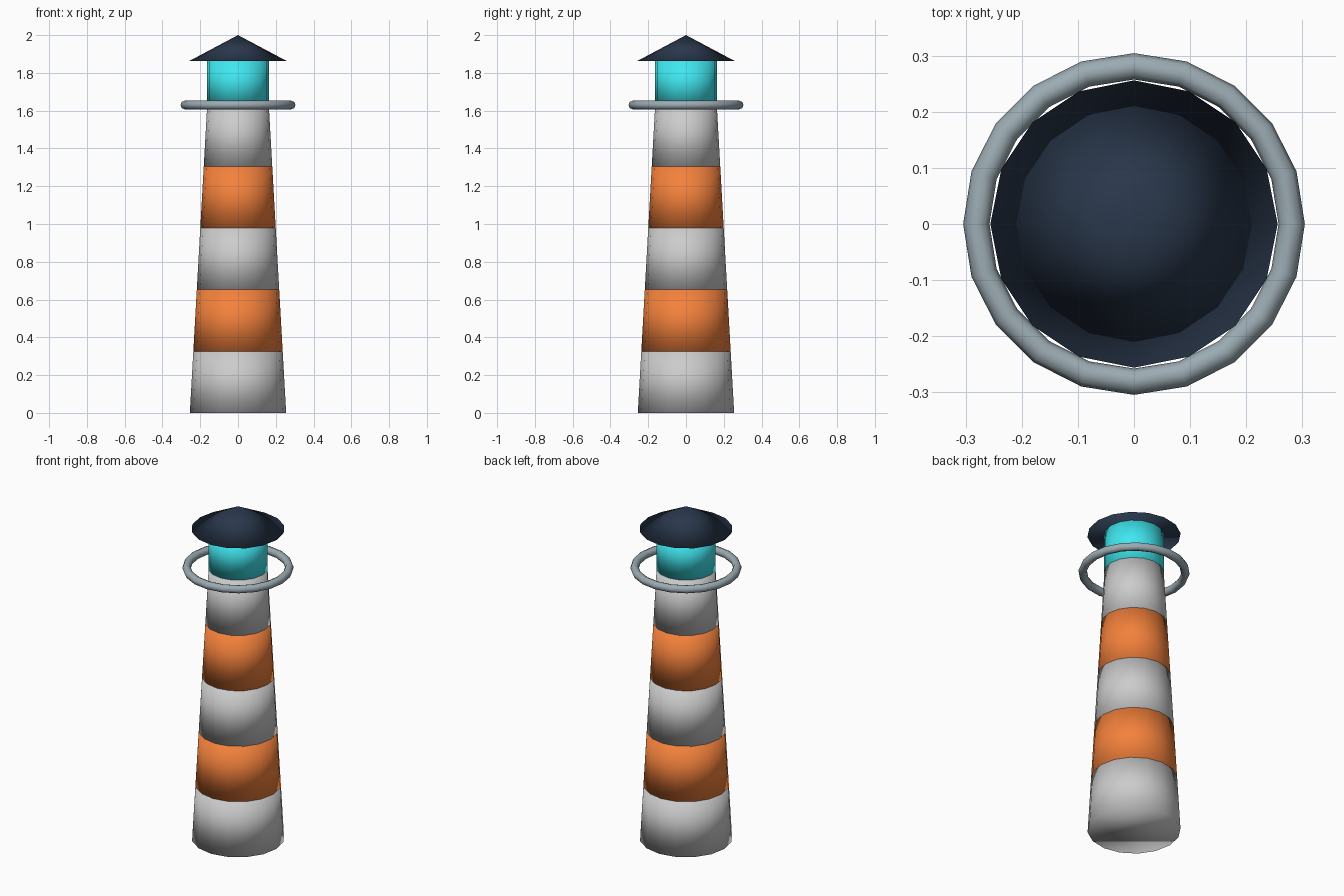
import bpy

if "Cube" in bpy.data.objects:
    bpy.data.objects.remove(bpy.data.objects["Cube"])


def material(name, color):
    mat = bpy.data.materials.new(name)
    mat.diffuse_color = (*color, 1)
    mat.use_nodes = True
    mat.node_tree.nodes["Principled BSDF"].inputs["Base Color"].default_value = mat.diffuse_color
    return mat


WHITE = material("white_paint", (0.80, 0.82, 0.82))
ORANGE = material("orange_paint", (0.90, 0.22, 0.045))
CYAN = material("lantern_glass", (0.05, 0.80, 0.87))
NAVY = material("roof_slate", (0.022, 0.038, 0.07))
STEEL = material("rail_metal", (0.33, 0.41, 0.45))


def finish(name, mat):
    obj = bpy.context.object
    obj.name = name
    obj.data.materials.append(mat)
    bpy.ops.object.shade_smooth()


def cone(name, r1, r2, z1, z2, mat):
    bpy.ops.mesh.primitive_cone_add(vertices=16, radius1=r1, radius2=r2,
                                    depth=z2 - z1, location=(0, 0, (z1 + z2) / 2))
    finish(name, mat)


# Tapering tower of five striped bands
BASE_R, TOP_R, TOWER_H, BANDS = 0.255, 0.163, 1.63, 5


def tower_radius(i):
    return BASE_R + (TOP_R - BASE_R) * i / BANDS


for i in range(BANDS):
    cone(f"tower_band_{i + 1}", tower_radius(i), tower_radius(i + 1),
         TOWER_H * i / BANDS, TOWER_H * (i + 1) / BANDS, ORANGE if i % 2 else WHITE)

# Lantern room and pointed roof
cone("lantern_room", 0.165, 0.165, TOWER_H, 1.864, CYAN)
cone("roof", 0.256, 0, 1.864, 2.0, NAVY)

# Gallery rail around the lantern
bpy.ops.mesh.primitive_torus_add(major_radius=0.281, minor_radius=0.0235,
                                 major_segments=20, minor_segments=8,
                                 location=(0, 0, TOWER_H))
finish("gallery_rail", STEEL)
